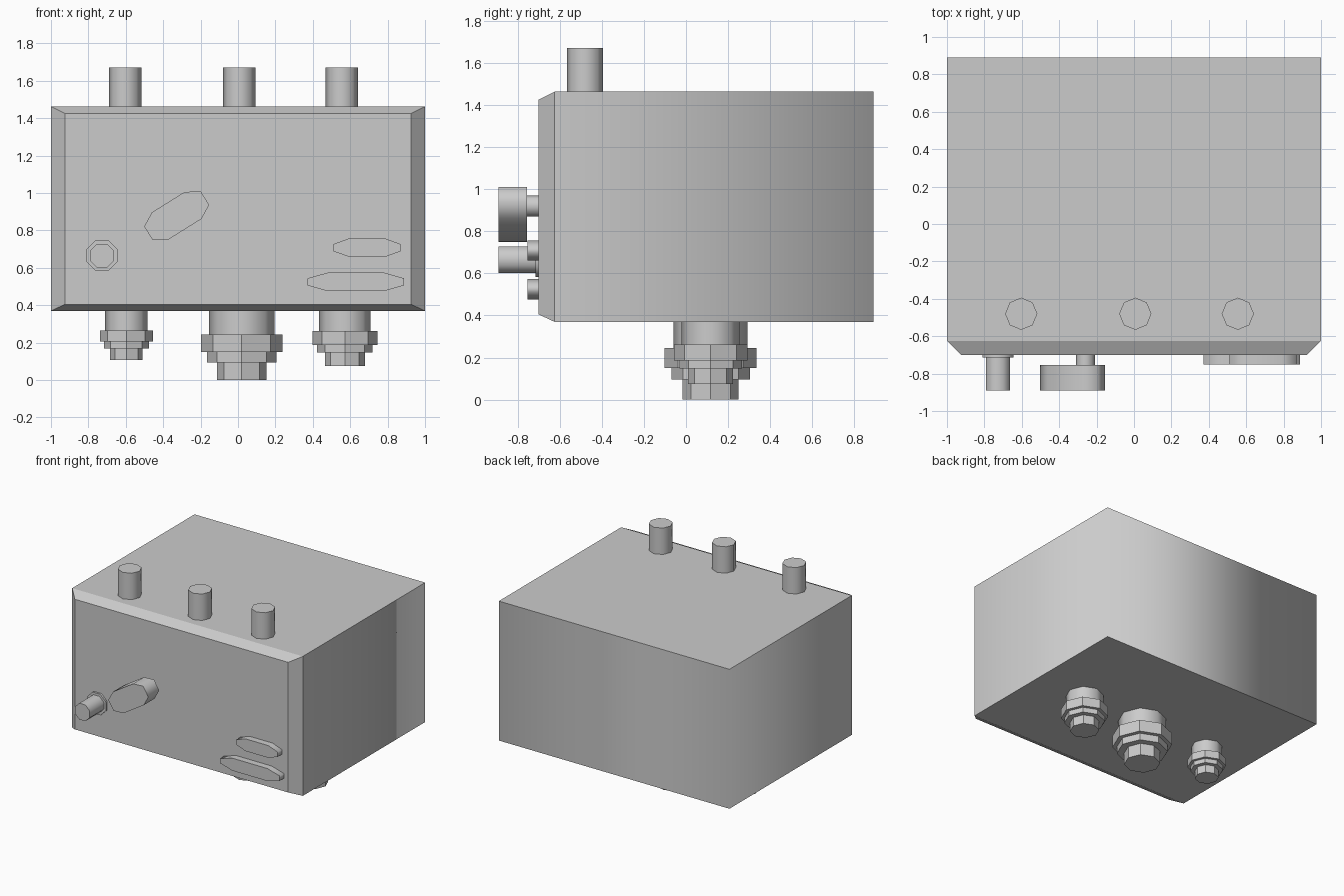
import bpy, bmesh
from math import sin, cos, pi, radians

if "Cube" in bpy.data.objects:
    bpy.data.objects.remove(bpy.data.objects["Cube"])


def finish(bm, name):
    bmesh.ops.recalc_face_normals(bm, faces=bm.faces)
    mesh = bpy.data.meshes.new(name)
    bm.to_mesh(mesh)
    bm.free()
    obj = bpy.data.objects.new(name, mesh)
    bpy.context.collection.objects.link(obj)
    return obj


def loft(bm, rings):
    """Skin a list of equal-length vertex rings and cap both ends."""
    rings = [[bm.verts.new(p) for p in r] for r in rings]
    n = len(rings[0])
    for a, b in zip(rings, rings[1:]):
        for i in range(n):
            bm.faces.new((a[i], a[(i + 1) % n], b[(i + 1) % n], b[i]))
    bm.faces.new(rings[0])
    bm.faces.new(rings[-1])


def prism(name, outline, lo, hi, axis='z', smooth=True):
    bm = bmesh.new()
    place = (lambda u, v, h: (u, v, h)) if axis == 'z' else (lambda u, v, h: (u, h, v))
    loft(bm, [[place(u, v, h) for u, v in outline] for h in (lo, hi)])
    # round the walls only, keep the cap rims crisp
    bm.normal_update()
    for f in bm.faces:
        f.smooth = smooth
    for e in bm.edges:
        e.smooth = not any(len(f.verts) == len(outline) for f in e.link_faces)
    return finish(bm, name)


def octagon(cx, cy, r, turn=0.0):
    return [(cx + r * cos(turn + i * pi / 4), cy + r * sin(turn + i * pi / 4)) for i in range(8)]


def slot(cx, cz, end, end_half, side, side_half, angle=0.0):
    """Stretched octagon: blunt ends joined to long straight sides."""
    pts = [(end, -end_half), (end, end_half), (side, side_half), (-side, side_half),
           (-end, end_half), (-end, -end_half), (-side, -side_half), (side, -side_half)]
    c, s = cos(angle), sin(angle)
    return [(cx + u * c - v * s, cz + u * s + v * c) for u, v in pts]


# Housing with a chamfered front; walls blend only around the back corners
bm = bmesh.new()
loft(bm, [[(-x, y, z0), (x, y, z0), (x, y, z1), (-x, y, z1)]
          for x, y, z0, z1 in ((0.925, -0.70, 0.405, 1.425), (1, -0.625, 0.37, 1.463),
                               (1, 0.89, 0.37, 1.463))])
for f in bm.faces:
    f.smooth = True
for e in bm.edges:
    a, b = (v.co for v in e.verts)
    e.smooth = min(a.y, b.y) > 0.8 and abs(a.x - b.x) < 0.01
finish(bm, "housing")

# Top pegs
for i, x in enumerate((-0.603, 0.007, 0.555)):
    prism(f"top_peg_{i + 1}", octagon(x, -0.48, 0.086), 1.46, 1.67)

# Cable glands underneath: collar, nut, washer, outlet
glands = (
    (-0.597, (0.113, 0.142, 0.120, 0.087), (0.375, 0.265, 0.205, 0.17, 0.108)),
    (0.020, (0.176, 0.219, 0.187, 0.133), (0.375, 0.245, 0.15, 0.095, 0.0)),
    (0.571, (0.138, 0.174, 0.149, 0.107), (0.375, 0.262, 0.187, 0.147, 0.075)),
)
for i, (x, radii, levels) in enumerate(glands):
    for j, part in enumerate(("collar", "nut", "washer", "outlet")):
        prism(f"gland_{i + 1}_{part}", octagon(x, 0.117, radii[j]),
              levels[j + 1], levels[j], smooth=(j == 0))

# Turned handle on its shaft
prism("handle", slot(-0.328, 0.879, 0.178, 0.043, 0.103, 0.085, radians(32)), -0.89, -0.755, 'y')
prism("handle_shaft", octagon(-0.26, 0.92, 0.051), -0.755, -0.695, 'y')

# Push button and its base ring
prism("button_ring", octagon(-0.727, 0.665, 0.089, pi / 8), -0.715, -0.695, 'y')
prism("button", octagon(-0.727, 0.665, 0.069, pi / 8), -0.89, -0.715, 'y')

# Raised indicator bars
prism("upper_bar", slot(0.69, 0.708, 0.18, 0.019, 0.10, 0.048), -0.752, -0.695, 'y')
prism("lower_bar", slot(0.63, 0.525, 0.258, 0.019, 0.152, 0.049), -0.752, -0.695, 'y')
